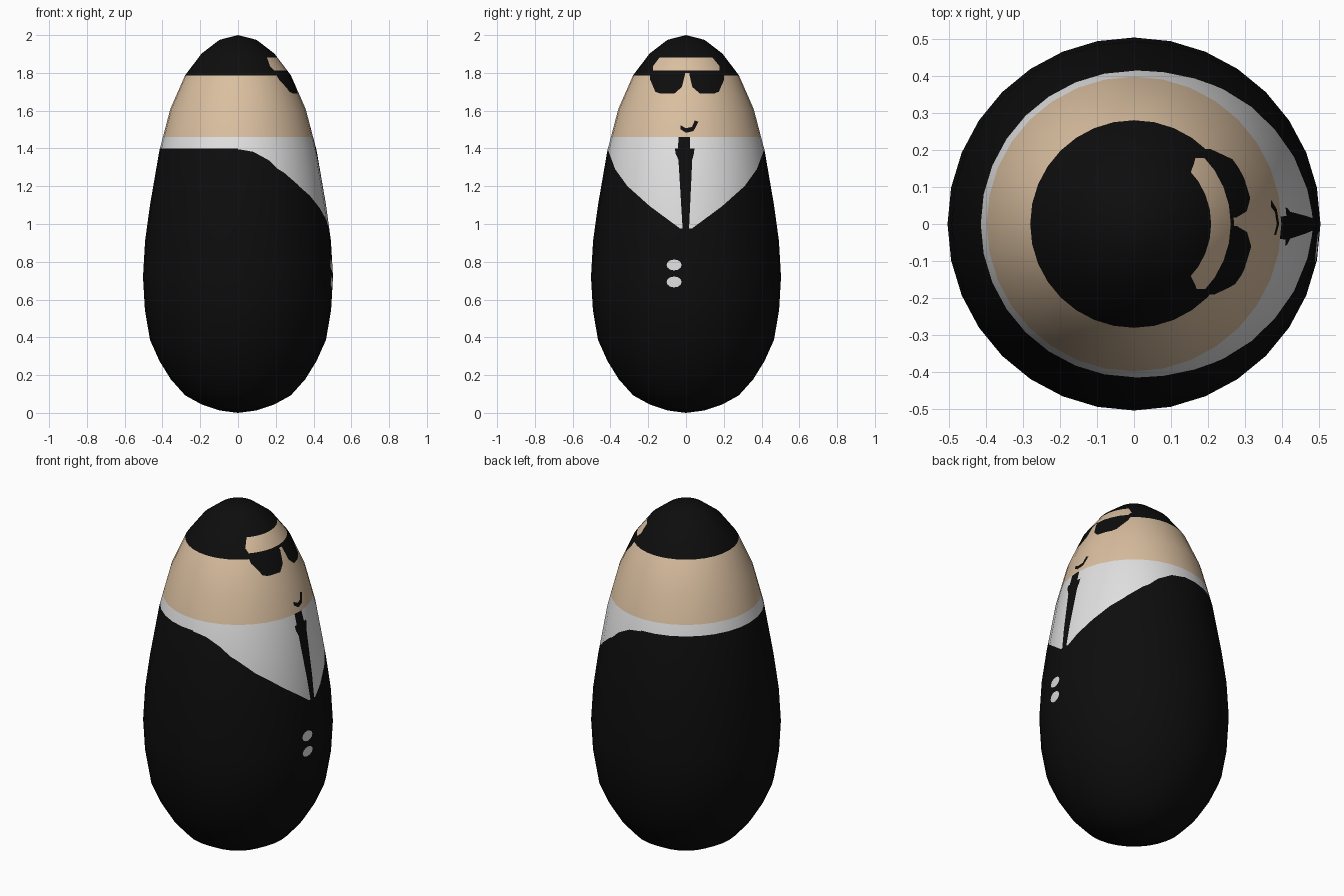
import bpy, bmesh, math
from mathutils import Vector

if "Cube" in bpy.data.objects:
    bpy.data.objects.remove(bpy.data.objects["Cube"])

SIDES = 32
# egg profile (radius, height) from bottom to top
PROFILE = [(0, 0), (.098, .013), (.193, .045), (.28, .093), (.356, .178), (.416, .275),
           (.466, .387), (.493, .545), (.503, .72), (.492, .91), (.466, 1.10), (.416, 1.39),
           (.358, 1.61), (.28, 1.787), (.193, 1.902), (.098, 1.975), (0, 2)]


def material(name, rgb):
    m = bpy.data.materials.new(name)
    m.diffuse_color = (*rgb, 1)
    m.use_nodes = True
    m.node_tree.nodes["Principled BSDF"].inputs["Base Color"].default_value = m.diffuse_color
    return m


BLACK, SKIN, WHITE = 0, 1, 2
mats = [material("black", (.004, .004, .004)), material("skin", (.70, .52, .35)),
        material("white", (.75, .75, .75))]

# lathe the body
bm = bmesh.new()
rows = []
for r, z in PROFILE:
    n = SIDES if r else 1
    rows.append([bm.verts.new((r * math.cos(2 * math.pi * i / SIDES),
                               r * math.sin(2 * math.pi * i / SIDES), z)) for i in range(n)])
for a, b in zip(rows, rows[1:]):
    for i in range(SIDES):
        j = (i + 1) % SIDES
        quad = [a[i % len(a)], a[j % len(a)], b[j % len(b)], b[i % len(b)]]
        bm.faces.new(list(dict.fromkeys(quad)))


def cut(faces, co, no):
    geom = set(faces)
    for f in faces:
        geom.update(f.verts)
        geom.update(f.edges)
    bmesh.ops.bisect_plane(bm, geom=list(geom), plane_co=co, plane_no=no, dist=1e-5)


# bands around the whole body: suit, collar, face, hair
HAIR, NECK, SUIT = 1.787, 1.46, 1.40
for h in (NECK, SUIT):
    cut(bm.faces[:], (0, 0, h), (0, 0, 1))
for f in bm.faces:
    z = f.calc_center_median().z
    f.material_index = BLACK if z > HAIR - .001 or z < SUIT else SKIN if z > NECK else WHITE


def paint(poly, mat):
    """Cut a convex (y, z) outline into the +x side and colour its inside."""
    ys, zs = [p[0] for p in poly], [p[1] for p in poly]

    def near():
        out = []
        for f in bm.faces:
            fy, fz = [v.co.y for v in f.verts], [v.co.z for v in f.verts]
            if (f.calc_center_median().x > 0 and max(fy) > min(ys) and min(fy) < max(ys)
                    and max(fz) > min(zs) and min(fz) < max(zs)):
                out.append(f)
        return out

    edges = list(zip(poly, poly[1:] + poly[:1]))
    for (y0, z0), (y1, z1) in edges:
        cut(near(), (0, y0, z0), Vector((0, z0 - z1, y1 - y0)).normalized())
    for f in near():
        c = f.calc_center_median()
        side = [(y1 - y0) * (c.z - z0) - (z1 - z0) * (c.y - y0) for (y0, z0), (y1, z1) in edges]
        if min(side) > 0 or max(side) < 0:
            f.material_index = mat


def mirrored(half, mid=0.0):
    return half + [(2 * mid - y, z) for y, z in reversed(half)]


# shirt front
paint(mirrored([(.416, SUIT), (.375, 1.29), (.31, 1.20), (.19, 1.093), (.03, .975)]), WHITE)
# tie: collar piece, knot, blade
paint([(-.04, NECK), (.02, NECK), (.022, SUIT), (-.042, SUIT)], BLACK)
paint([(-.058, SUIT), (.045, SUIT), (.042, 1.375), (.033, 1.34), (-.04, 1.34), (-.056, 1.375)], BLACK)
paint([(-.04, 1.34), (.033, 1.34), (.016, .975), (-.018, .975)], BLACK)
# forehead below the fringe
paint([(-.175, 1.81), (-.175, 1.835), (-.14, 1.882), (.14, 1.882), (.178, 1.835), (.178, 1.81)], SKIN)
# sunglasses
MID = .006
lens = [(-.19, 1.812), (-.19, 1.765), (-.162, 1.70), (-.14, 1.692), (-.06, 1.692),
        (-.022, 1.725), (-.006, 1.79), (-.006, 1.812)]
paint(lens, BLACK)
paint([(2 * MID - y, z) for y, z in lens], BLACK)
paint([(-.006, 1.80), (.018, 1.80), (.018, 1.787), (-.006, 1.787)], SKIN)
paint([(-.02, 1.80), (.03, 1.80), (.03, 1.812), (-.02, 1.812)], BLACK)
# crooked smile
upper = [(-.03, 1.523), (.0, 1.507), (.032, 1.514), (.046, 1.548)]
lower = [(-.03, 1.503), (.0, 1.483), (.04, 1.492), (.066, 1.542)]
for i in range(3):
    paint([upper[i], upper[i + 1], lower[i + 1], lower[i]], BLACK)
# buttons
for z in (.783, .693):
    paint([(-.063 + .04 * math.cos(math.pi * k / 6), z + .029 * math.sin(math.pi * k / 6))
           for k in range(12)], WHITE)

bmesh.ops.recalc_face_normals(bm, faces=bm.faces[:])
me = bpy.data.meshes.new("egg_body")
bm.to_mesh(me)
bm.free()
for m in mats:
    me.materials.append(m)
# smooth shading with egg-shaped normals, so the cuts do not show
for p in me.polygons:
    p.use_smooth = True
normals = []
for v in me.vertices:
    h = 1.28 if v.co.z > .72 else .72
    normals.append(Vector((v.co.x / .25, v.co.y / .25, (v.co.z - .72) / h ** 2)).normalized())
me.normals_split_custom_set_from_vertices(normals)
ob = bpy.data.objects.new("egg_body", me)
bpy.context.collection.objects.link(ob)
